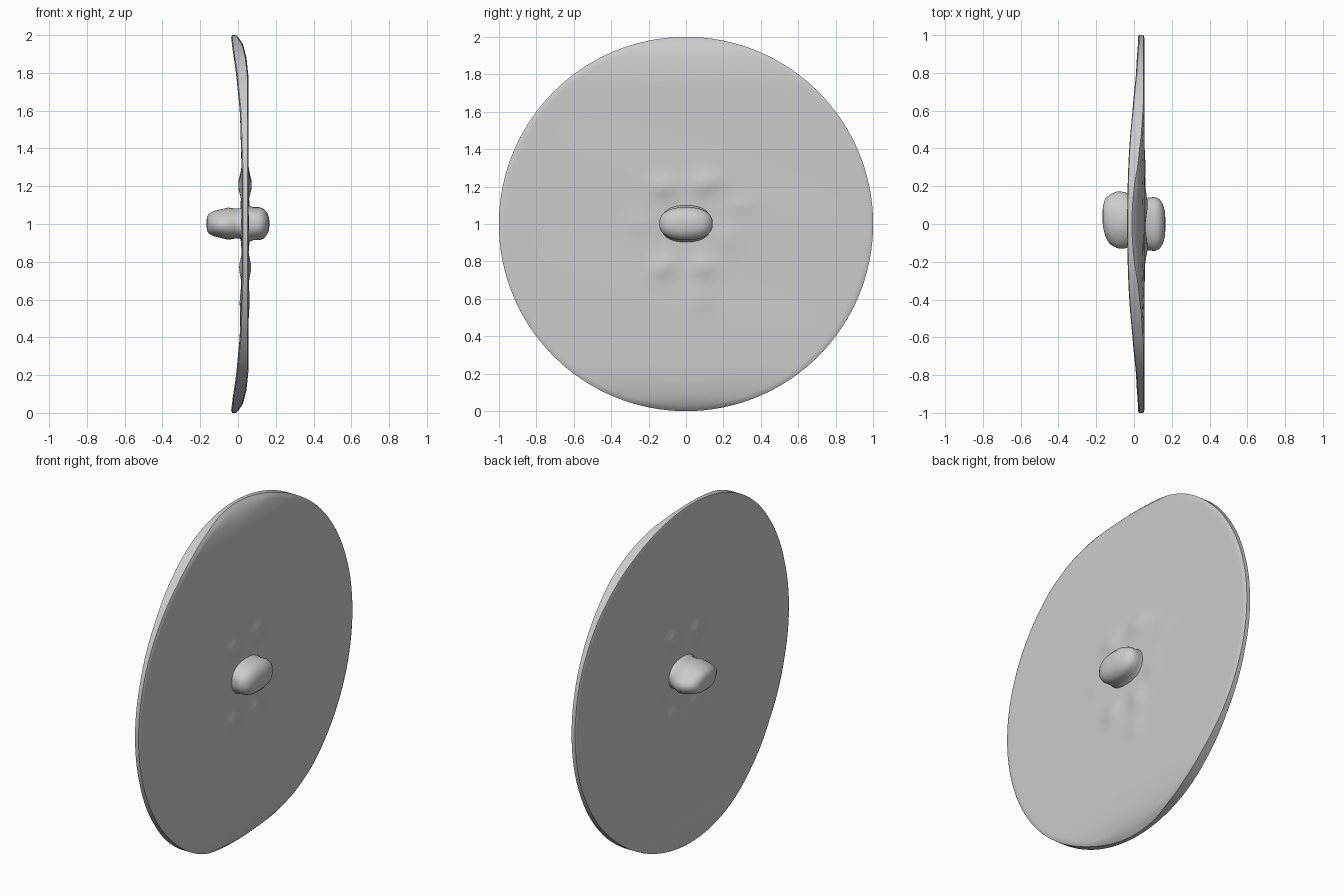
import bpy, bmesh, math

if "Cube" in bpy.data.objects:
    bpy.data.objects.remove(bpy.data.objects["Cube"])

SEG = 128
# face offset along x against height from the disc centre
BACK = [(0, .02), (.3, .02), (.6, .01), (.8, -.01), (.92, -.028), (1, -.038)]
FRONT = [(0, .055), (.78, .055), (.88, .045), (.95, .027), (1, -.005)]
# low swellings round the hub: y, z from centre, radius y, radius z, height
BUMPS = [(-.12, .2, .10, .07, .017), (.1, .22, .12, .07, .017),
         (-.12, -.23, .09, .08, .016), (.09, -.23, .09, .08, .016),
         (.07, -.40, .09, .10, .007), (.3, .1, .1, .06, .005),
         (-.25, 0, .1, .08, .005), (.22, -.08, .08, .1, .006)]


def lookup(table, t):
    for (a, va), (b, vb) in zip(table, table[1:]):
        if t <= b:
            return va + (vb - va) * (t - a) / (b - a)
    return table[-1][1]


def swelling(y, z):
    return sum(h * math.exp(-2 * (((y - a) / ra) ** 2 + ((z - b) / rb) ** 2))
               for a, b, ra, rb, h in BUMPS)


def loft(name, rings, smooth=40):
    # bridge successive rings of points and close both ends
    bm = bmesh.new()
    loops = [[bm.verts.new(p) for p in ring] for ring in rings]
    for a, b in zip(loops, loops[1:]):
        n = len(a)
        for i in range(n):
            j = (i + 1) % n
            bm.faces.new((a[i], a[j], b[j], b[i]))
    bm.faces.new(loops[0])
    bm.faces.new(loops[-1])
    bmesh.ops.recalc_face_normals(bm, faces=bm.faces)
    mesh = bpy.data.meshes.new(name)
    bm.to_mesh(mesh)
    bm.free()
    obj = bpy.data.objects.new(name, mesh)
    bpy.context.collection.objects.link(obj)
    bpy.ops.object.select_all(action='DESELECT')
    obj.select_set(True)
    bpy.context.view_layer.objects.active = obj
    bpy.ops.object.shade_smooth_by_angle(angle=math.radians(smooth))
    return obj


def disc_ring(r, side):
    ring = []
    for i in range(SEG):
        a = 2 * math.pi * i / SEG
        y, z = r * math.cos(a), r * math.sin(a)
        back, front = lookup(BACK, abs(z)), lookup(FRONT, abs(z))
        s = swelling(y, z)
        ripple = .0015 * math.sin(9 * z + 3 * y) * (1 - r)
        x = front + s + ripple if side > 0 else back - s - 2 * ripple
        if r > .985:   # rounded rim
            inset = .006 * (r - .985) / .015
            x -= side * inset
        ring.append((x, y, z + 1))
    return ring


# bent disc: back face outwards, round the rim, front face inwards
radii = [.01] + [.035 * k for k in range(1, 28)] + [.97, .985, 1.0]
loft("disc", [disc_ring(r, -1) for r in radii] +
     [disc_ring(r, 1) for r in reversed(radii)])

# hub lump through the disc: x, y centre, y radius, z radius, taper to the top
HUB = [(-.166, .04, .03, .02, 0), (-.163, .04, .06, .04, .1),
       (-.152, .035, .10, .055, .2), (-.13, .025, .13, .066, .25),
       (-.09, .022, .15, .076, .25), (-.05, .02, .15, .085, .25),
       (-.02, .015, .135, .08, .2), (.01, .01, .12, .08, .1),
       (.04, .0, .14, .105, 0), (.06, .0, .136, .096, 0),
       (.08, .0, .14, .088, 0), (.11, .0, .143, .088, 0),
       (.135, .0, .132, .08, 0), (.153, .0, .105, .06, 0),
       (.163, .0, .07, .038, 0), (.166, .0, .03, .015, 0)]


def hub_ring(x, cy, ry, rz, taper, n=40):
    ring = []
    for i in range(n):
        a = 2 * math.pi * i / n
        c, s = math.cos(a), math.sin(a)
        y = math.copysign(abs(c) ** .85, c) * ry * (1 - taper * max(s, 0))
        z = math.copysign(abs(s) ** .85, s) * rz
        ring.append((x, cy + y, 1.002 + z))
    return ring


loft("hub", [hub_ring(*h) for h in HUB], 80)
